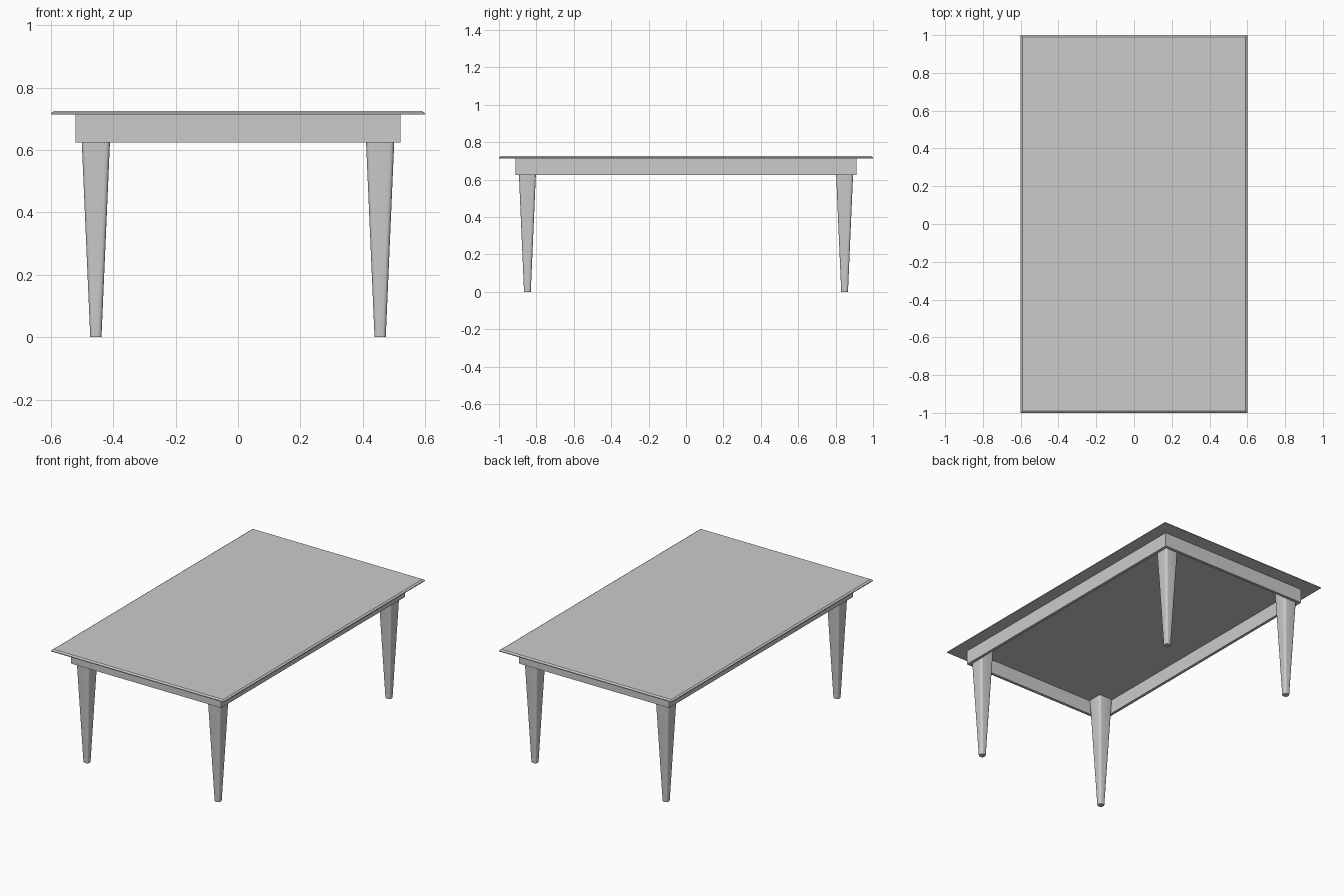
import bpy, bmesh
from math import cos, sin, pi

if "Cube" in bpy.data.objects:
    bpy.data.objects.remove(bpy.data.objects["Cube"])


def make_object(name, bm):
    bmesh.ops.recalc_face_normals(bm, faces=bm.faces)
    mesh = bpy.data.meshes.new(name)
    bm.to_mesh(mesh)
    bm.free()
    obj = bpy.data.objects.new(name, mesh)
    bpy.context.collection.objects.link(obj)
    return obj


def rounded_square(half, radius, steps=4):
    """Outline of a square with rounded corners."""
    c = half - radius
    pts = []
    for k, (sx, sy) in enumerate(((1, 1), (-1, 1), (-1, -1), (1, -1))):
        for i in range(steps + 1):
            a = (k + i / steps) * pi / 2
            pts.append((sx * c + radius * cos(a), sy * c + radius * sin(a)))
    return pts


def loft(bm, sections, capped=True):
    """Bridge (outline, z) sections into a skin."""
    rings = [[bm.verts.new((x, y, z)) for x, y in pts] for pts, z in sections]
    n = len(rings[0])
    pairs = list(zip(rings, rings[1:]))
    if not capped:
        pairs.append((rings[-1], rings[0]))
    for a, b in pairs:
        for i in range(n):
            j = (i + 1) % n
            bm.faces.new((a[i], a[j], b[j], b[i]))
    if capped:
        bm.faces.new(rings[0])
        bm.faces.new(rings[-1])


def rect(x, y):
    return [(-x, -y), (x, -y), (x, y), (-x, y)]


# Tabletop: thin slab with a chamfered upper edge
bm = bmesh.new()
loft(bm, [(rect(0.6, 1.0), 0.714), (rect(0.6, 1.0), 0.719), (rect(0.59, 0.99), 0.726)])
make_object("tabletop", bm)

# Apron: mitred rectangular frame under the top
AX, AY, T = 0.521, 0.912, 0.018
bm = bmesh.new()
loft(bm, [(rect(AX, AY), 0.625), (rect(AX, AY), 0.714),
          (rect(AX - T, AY - T), 0.714), (rect(AX - T, AY - T), 0.625)], capped=False)
make_object("apron", bm)

# Legs: tapered, rounded-square section, running up inside the apron
for side, sx in (("left", -1), ("right", 1)):
    for end, sy in (("front", -1), ("back", 1)):
        bm = bmesh.new()
        loft(bm, [(rounded_square(0.018, 0.012), 0.0), (rounded_square(0.049, 0.013), 0.714)])
        leg = make_object(f"{end}_{side}_leg", bm)
        leg.location = (sx * 0.456, sy * 0.848, 0)
        bpy.ops.object.select_all(action='DESELECT')
        leg.select_set(True)
        bpy.context.view_layer.objects.active = leg
        bpy.ops.object.shade_smooth_by_angle()
